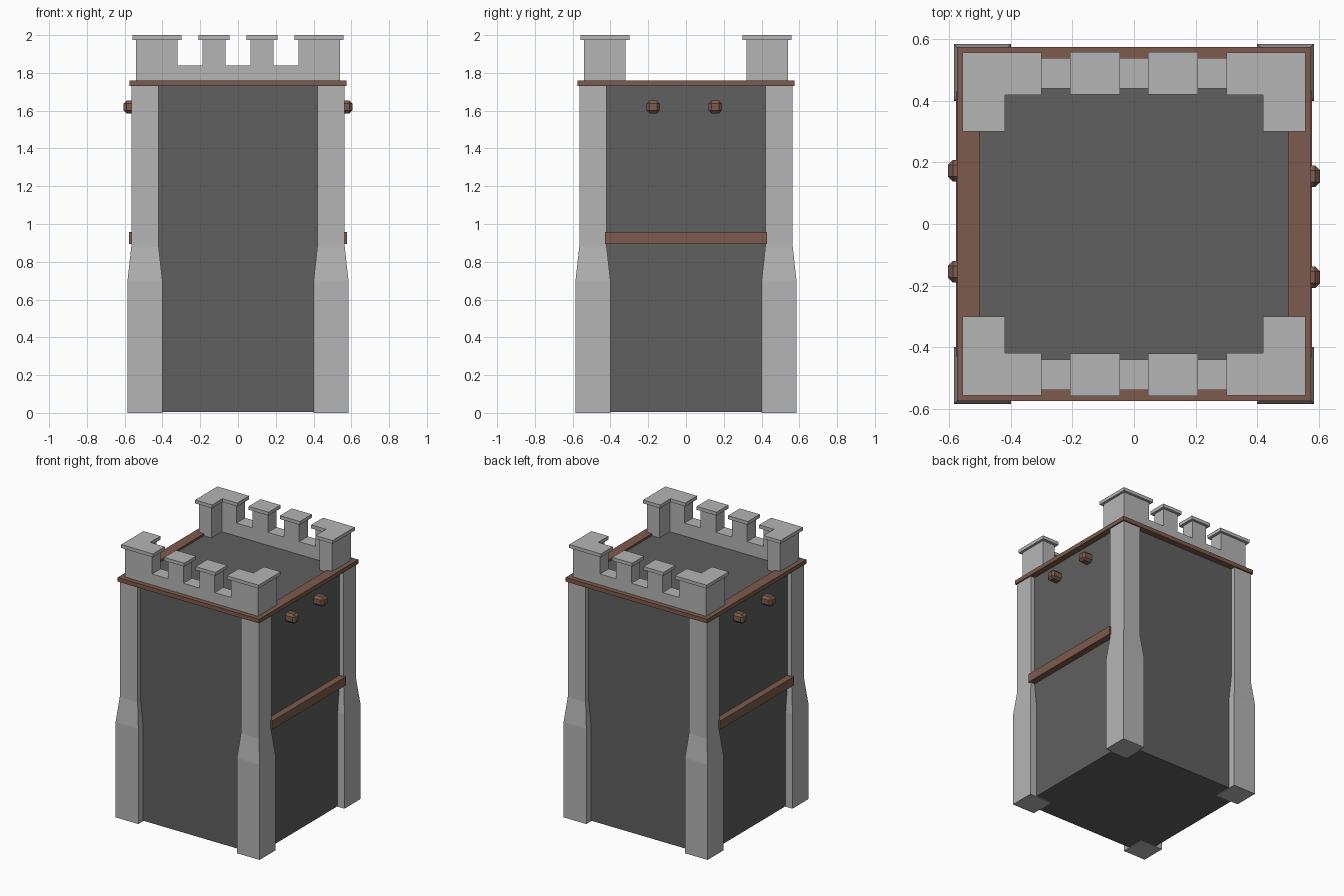
import bpy, bmesh
from mathutils import Vector

cube = bpy.data.objects.get("Cube")
if cube:
    bpy.data.objects.remove(cube, do_unlink=True)


def material(name, rgb):
    m = bpy.data.materials.new(name)
    m.use_nodes = True
    m.diffuse_color = (*rgb, 1)
    m.node_tree.nodes["Principled BSDF"].inputs["Base Color"].default_value = (*rgb, 1)
    return m


stone = material("light stone", (0.46, 0.46, 0.46))
dark = material("dark stone", (0.115, 0.115, 0.115))
wood = material("brown wood", (0.205, 0.102, 0.076))


def finish(name, bm, mat):
    bmesh.ops.recalc_face_normals(bm, faces=bm.faces)
    mesh = bpy.data.meshes.new(name)
    bm.to_mesh(mesh)
    bm.free()
    mesh.materials.append(mat)
    ob = bpy.data.objects.new(name, mesh)
    bpy.context.collection.objects.link(ob)
    return ob


def box(name, lo, hi, mat, bevel=0):
    lo, hi = Vector(lo), Vector(hi)
    bm = bmesh.new()
    bmesh.ops.create_cube(bm, size=1)
    bmesh.ops.scale(bm, vec=hi - lo, verts=bm.verts)
    bmesh.ops.translate(bm, vec=(lo + hi) / 2, verts=bm.verts)
    if bevel:
        bmesh.ops.bevel(bm, geom=bm.edges[:], offset=bevel, segments=1, affect='EDGES')
    return finish(name, bm, mat)


def prism(name, outline, z0, z1, mat):
    bm = bmesh.new()
    face = bm.faces.new([bm.verts.new((x, y, z0)) for x, y in outline])
    top = bmesh.ops.extrude_face_region(bm, geom=[face])["geom"]
    bmesh.ops.translate(bm, vec=(0, 0, z1 - z0),
                        verts=[v for v in top if isinstance(v, bmesh.types.BMVert)])
    return finish(name, bm, mat)


def corner(sx, sy, outer, reach, inner):
    """L-shaped outline wrapped around one corner of the tower."""
    pts = [(outer, outer), (reach, outer), (reach, inner),
           (inner, inner), (inner, reach), (outer, reach)]
    return [(sx * x, sy * y) for x, y in pts]


def pillar(name, cx, cy):
    # square post, wide below and narrowing in the middle
    bm = bmesh.new()
    rings = []
    for z, h in ((0, .0925), (.7, .0925), (.88, .0725), (1.73, .0725)):
        rings.append([bm.verts.new((cx + h * a, cy + h * b, z))
                      for a, b in ((-1, -1), (1, -1), (1, 1), (-1, 1))])
    for low, high in zip(rings, rings[1:]):
        for i in range(4):
            j = (i + 1) % 4
            bm.faces.new((low[i], low[j], high[j], high[i]))
    bm.faces.new(rings[0])
    bm.faces.new(rings[-1])
    return finish(name, bm, stone)


# tower body and roof floor
box("tower_body", (-.53, -.53, .004), (.53, .53, 1.745), dark)

# wooden frame around the roof
for s, side in ((1, "left"), (-1, "right")):
    x0, x1 = sorted((s * .5, s * .575))
    box(f"roof_frame_{side}", (x0, -.575, 1.73), (x1, .575, 1.76), wood)
for s, end in ((-1, "front"), (1, "back")):
    y0, y1 = sorted((s * .5, s * .575))
    box(f"roof_frame_{end}", (-.5, y0, 1.73), (.5, y1, 1.76), wood)

for sy, end in ((-1, "front"), (1, "back")):
    # low parapet wall between the corner blocks
    y0, y1 = sorted((sy * .44, sy * .54))
    box(f"parapet_{end}", (-.32, y0, 1.745), (.32, y1, 1.84), stone)
    for sx, side in ((1, "left"), (-1, "right")):
        pillar(f"pillar_{end}_{side}", sx * .4925, sy * .4925)
        prism(f"corner_block_{end}_{side}", corner(sx, sy, .54, .32, .44),
              1.745, 1.975, stone)
        prism(f"corner_cap_{end}_{side}", corner(sx, sy, .558, .3, .42),
              1.975, 2, stone)
        # small merlon with cap
        cx = sx * .127
        box(f"merlon_{end}_{side}", (cx - .062, y0, 1.84), (cx + .062, y1, 1.975), stone)
        box(f"merlon_cap_{end}_{side}", (cx - .081, y0 - .019, 1.975),
            (cx + .081, y1 + .019, 2), stone)

for s, side in ((1, "left"), (-1, "right")):
    # horizontal side beam
    x0, x1 = sorted((s * .5, s * .578))
    box(f"side_beam_{side}", (x0, -.43, .895), (x1, .43, .958), wood)
    # beam ends poking through the wall
    x0, x1 = sorted((s * .515, s * .605))
    for n, y in enumerate((.155, -.173)):
        box(f"beam_end_{side}_{n + 1}", (x0, s * y - .035, 1.585),
            (x1, s * y + .035, 1.654), wood, bevel=.016)
